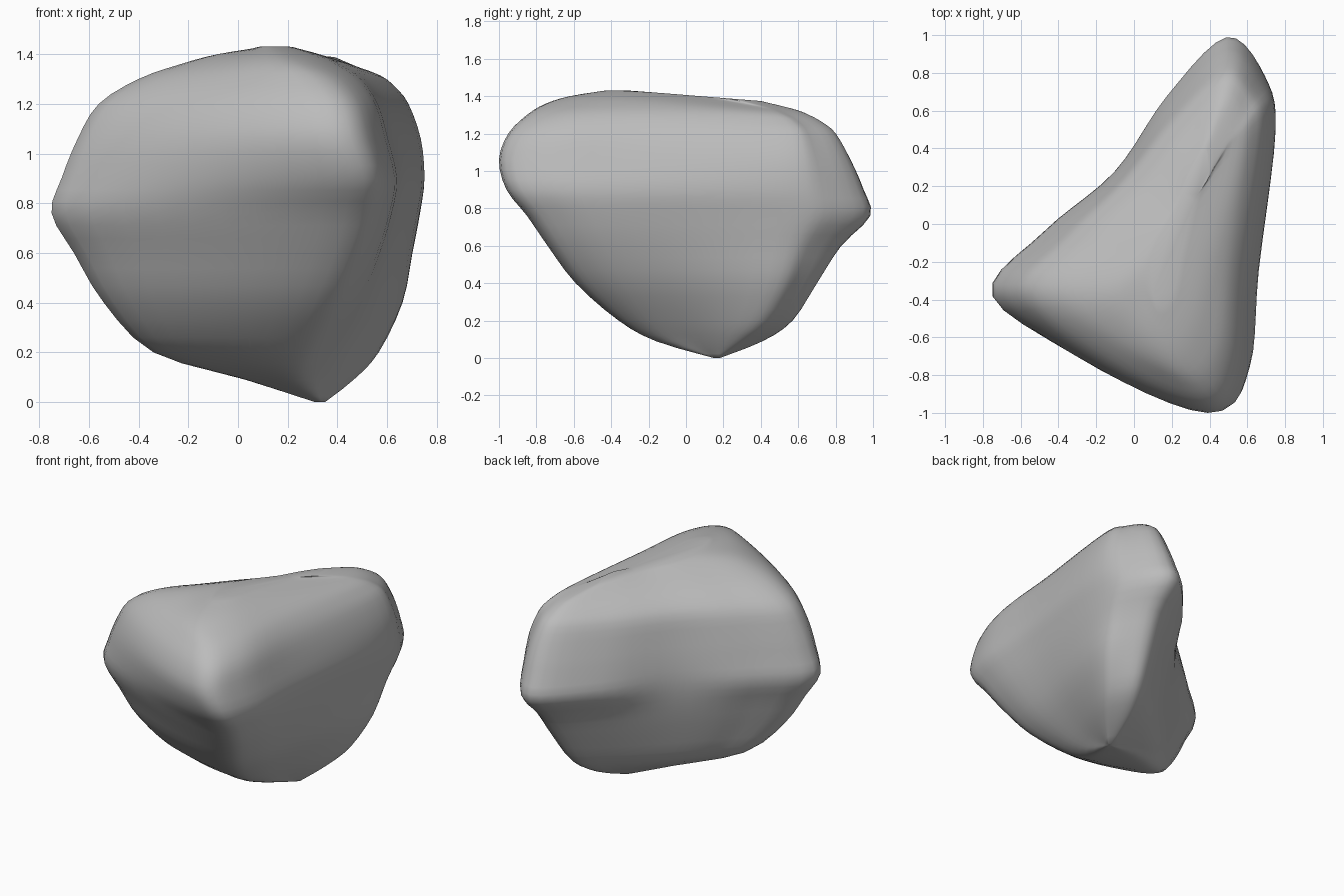
import bpy
import bmesh
from mathutils import Vector

if "Cube" in bpy.data.objects:
    bpy.data.objects.remove(bpy.data.objects["Cube"], do_unlink=True)


def make_material(name, colour):
    material = bpy.data.materials.new(name)
    material.use_nodes = True
    material.diffuse_color = colour
    material.node_tree.nodes["Principled BSDF"].inputs["Base Color"].default_value = colour
    return material


# Corners of the rounded triangular section at each height:
# height, bulge of the back left face, left tip, front corner, right side, back corner
LEVELS = [
    (0.00, .04, (.31, .16), (.33, .15), (.35, .17), (.33, .18)),
    (0.09, .04, (.03, .03), (.22, -.16), (.46, .25), (.38, .41)),
    (0.20, .04, (-.34, -.18), (.22, -.36), (.56, .34), (.43, .57)),
    (0.40, .03, (-.54, -.30), (.31, -.59), (.66, .43), (.46, .70)),
    (0.60, .015, (-.66, -.35), (.39, -.74), (.70, .47), (.49, .83)),
    (0.76, -.02, (-.75, -.38), (.43, -.85), (.73, .50), (.49, .985)),
    (0.90, -.01, (-.71, -.39), (.44, -.96), (.75, .50), (.49, .95)),
    (1.06, .00, (-.645, -.39), (.39, -1.0), (.735, .50), (.49, .88)),
    (1.20, .01, (-.56, -.38), (.36, -.95), (.685, .49), (.48, .80)),
    (1.30, .015, (-.40, -.38), (.30, -.85), (.63, .46), (.47, .73)),
    (1.36, .015, (-.23, -.37), (.22, -.75), (.57, .40), (.46, .66)),
    (1.40, .01, (-.08, -.33), (.17, -.62), (.47, .32), (.44, .58)),
    (1.43, .00, (.08, -.20), (.13, -.43), (.32, .12), (.38, .40)),
]


def beside(a, b, along, bulge):
    """Point part of the way from a to b, pushed outward by a share of the length."""
    edge = b - a
    return a + edge * along + Vector((edge.y, -edge.x, 0)) * bulge


def catmull(a, b, c, d, t):
    return (b * 2 + (c - a) * t + (a * 2 - b * 5 + c * 4 - d) * t ** 2
            + (b * 3 - a - c * 3 + d) * t ** 3) / 2


def section(level):
    """Closed smooth outline; near the crown it slopes down towards the back."""
    height, hollow = level[:2]
    left, front, side, back = [Vector((x, y, height)) for x, y in level[2:]]
    shoulder = .02 + .3 * hollow
    controls = [
        left, beside(left, front, .5, .075),
        front, beside(front, side, .16, .085), beside(front, side, .5, .045),
        side, beside(side, back, .5, .16),
        back, beside(back, left, .24, shoulder),
        beside(back, left, .5, hollow), beside(back, left, .76, shoulder),
    ]
    slope = .08 * min(max((height - 1.2) / .2, 0), 1)
    for point in controls:
        point.z -= slope * max(point.y + .3, 0)
    count = len(controls)
    return [catmull(controls[i - 1], controls[i], controls[(i + 1) % count],
                    controls[(i + 2) % count], step / 5)
            for i in range(count) for step in range(5)]


def smooth_loft(rings, steps):
    """Add in-between rings along the height."""
    result = []
    last = len(rings) - 1
    for i in range(last):
        four = [rings[max(i - 1, 0)], rings[i], rings[i + 1], rings[min(i + 2, last)]]
        for step in range(steps):
            result.append([catmull(*points, step / steps) for points in zip(*four)])
    return result + [rings[-1]]


# Boulder skin lofted from the bottom tip to the crown
bm = bmesh.new()
rings = [[bm.verts.new(p) for p in ring]
         for ring in smooth_loft([section(level) for level in LEVELS], 3)]
for lower, upper in zip(rings, rings[1:]):
    for i in range(len(lower)):
        bm.faces.new((lower[i - 1], lower[i], upper[i], upper[i - 1]))
bm.faces.new(list(reversed(rings[0])))
bm.faces.new(rings[-1])
bmesh.ops.recalc_face_normals(bm, faces=bm.faces)

mesh = bpy.data.meshes.new("boulder")
bm.to_mesh(mesh)
bm.free()
mesh.materials.append(make_material("stone grey", (.5, .5, .5, 1)))
boulder = bpy.data.objects.new("boulder", mesh)
bpy.context.collection.objects.link(boulder)

# Soft stone shading
bpy.context.view_layer.objects.active = boulder
boulder.select_set(True)
bpy.ops.object.shade_smooth_by_angle(angle=1.0)
